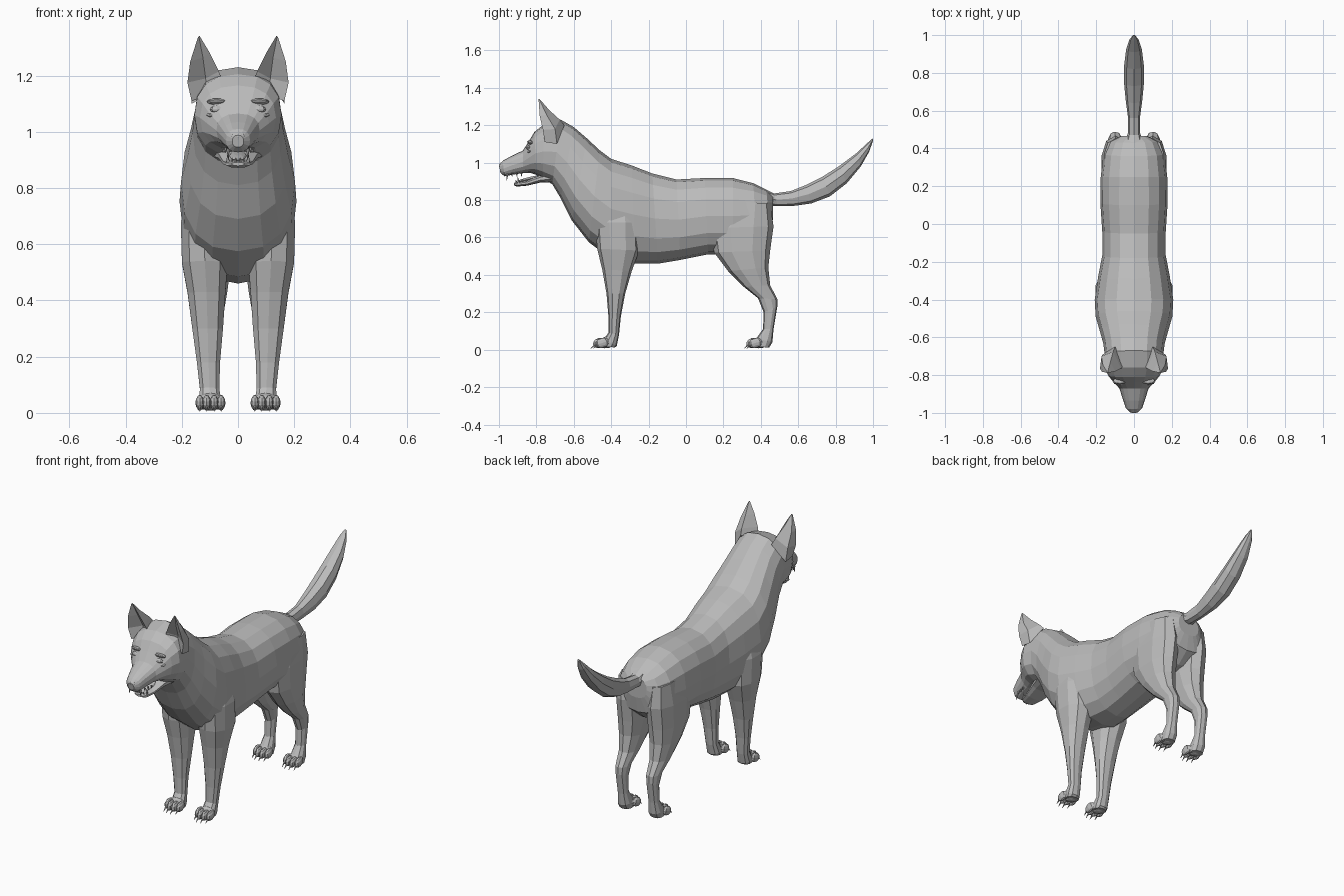
import bpy, bmesh, math
from mathutils import Vector, Matrix

fur = bpy.data.materials.new("grey_fur")
fur.diffuse_color = (0.5, 0.5, 0.5, 1)


def finish(name, bm, mirror=False):
    bmesh.ops.recalc_face_normals(bm, faces=bm.faces)
    me = bpy.data.meshes.new(name)
    bm.to_mesh(me)
    bm.free()
    me.materials.append(fur)
    ob = bpy.data.objects.new(name, me)
    bpy.context.collection.objects.link(ob)
    if mirror:
        ob.modifiers.new("mirror", 'MIRROR')
    return ob


def skin(bm, rings):
    """Bridge rings of equal length and cap both ends."""
    vs = [[bm.verts.new(p) for p in r] for r in rings]
    n = len(vs[0])
    for a, b in zip(vs, vs[1:]):
        for i in range(n):
            j = (i + 1) % n
            bm.faces.new((a[i], a[j], b[j], b[i]))
    bm.faces.new(vs[0])
    bm.faces.new(vs[-1])


def loft(name, sections, n=14, power=0.85, mirror=False):
    """Each section: end point a (y, z), end point b (y, z), half width, x centre."""
    rings = []
    for ay, az, by, bz, w, x in sections:
        ring = []
        for i in range(n):
            t = 2 * math.pi * i / n
            c, s = (math.copysign(abs(f) ** power, f) for f in (math.cos(t), math.sin(t)))
            k = (1 + c) / 2
            ring.append((x + w * s, by + (ay - by) * k, bz + (az - bz) * k))
        rings.append(ring)
    bm = bmesh.new()
    skin(bm, rings)
    return finish(name, bm, mirror)


def blobs(name, items, mirror=False, seg=8):
    """Low-poly ellipsoids: (centre, radii, pitch)."""
    bm = bmesh.new()
    for c, r, pitch in items:
        m = Matrix.Translation(c) @ Matrix.Rotation(pitch, 4, 'X') @ Matrix.Diagonal((*r, 1))
        bmesh.ops.create_uvsphere(bm, u_segments=seg, v_segments=6, radius=1, matrix=m)
    return finish(name, bm, mirror)


def spikes(name, items, mirror=False):
    """Small cones: (base, tip, radius)."""
    bm = bmesh.new()
    for a, b, r in items:
        a, d = Vector(a), Vector(b) - Vector(a)
        m = Matrix.Translation(a + d / 2) @ d.to_track_quat('Z', 'Y').to_matrix().to_4x4()
        bmesh.ops.create_cone(bm, cap_ends=True, segments=5, radius1=r, radius2=0.001,
                              depth=d.length, matrix=m)
    return finish(name, bm, mirror)


# Torso, neck, skull and muzzle in one continuous skin
loft("body_and_head", [
    (.465, .82, .465, .70, .07, 0), (.43, .855, .45, .61, .13, 0),
    (.36, .89, .38, .55, .162, 0), (.25, .918, .25, .51, .176, 0),
    (.10, .918, .12, .51, .178, 0), (-.05, .91, -.03, .48, .168, 0),
    (-.18, .942, -.15, .46, .168, 0), (-.29, .985, -.27, .46, .19, 0),
    (-.40, 1.02, -.40, .485, .208, 0), (-.46, 1.065, -.52, .575, .203, 0),
    (-.53, 1.13, -.61, .69, .18, 0), (-.60, 1.19, -.67, .81, .162, 0),
    (-.67, 1.23, -.715, .885, .155, 0), (-.76, 1.205, -.765, .915, .155, 0),
    (-.81, 1.165, -.80, .935, .135, 0), (-.84, 1.115, -.83, .945, .11, 0),
    (-.872, 1.065, -.87, .945, .077, 0), (-.935, 1.035, -.93, .935, .058, 0),
    (-.98, 1.01, -.97, .927, .043, 0), (-1.0, .988, -.992, .945, .02, 0)], n=16)

# Open lower jaw, tongue and nose
loft("lower_jaw", [
    (-.72, .95, -.72, .895, .09, 0), (-.78, .935, -.78, .893, .072, 0),
    (-.85, .905, -.85, .877, .056, 0), (-.90, .897, -.905, .872, .042, 0),
    (-.92, .892, -.92, .879, .022, 0)], n=10)
blobs("tongue", [((0, -.83, .915), (.032, .075, .01), .22)])
blobs("nose", [((0, -.978, .982), (.032, .022, .022), 0)])

# Teeth on both jaws
spikes("teeth",
       [((.035, -.955, .94), (.035, -.958, .905), .007), ((.036, -.895, .89), (.036, -.9, .925), .007)]
       + [((.045 + .004 * i, -.93 + .025 * i, .945), (.045 + .004 * i, -.93 + .025 * i, .925), .006)
          for i in range(3)]
       + [((.008 + .013 * i, -.907 + .003 * i, .89), (.008 + .013 * i, -.91, .908), .005)
          for i in range(2)], True)

# Eyes and brows
blobs("eye", [((.075, -.84, 1.08), (.025, .014, .013), 0)], True)
blobs("brow", [((.075, -.83, 1.107), (.036, .02, .011), -.3),
               ((.085, -.835, 1.06), (.028, .016, .008), .3)], True)

# Ears: five-sided rings with the front point pushed in to hollow the cup
bm = bmesh.new()
skin(bm, [
    [(.055, -.75, 1.18), (.11, -.72, 1.13), (.165, -.755, 1.11), (.165, -.69, 1.10), (.10, -.65, 1.20)],
    [(.068, -.765, 1.215), (.115, -.72, 1.19), (.18, -.765, 1.175), (.172, -.70, 1.18), (.11, -.675, 1.23)],
    [(.10, -.78, 1.28), (.125, -.755, 1.265), (.17, -.782, 1.25), (.165, -.745, 1.255), (.125, -.73, 1.28)],
    [(.136, -.788, 1.34), (.139, -.785, 1.338), (.143, -.788, 1.335), (.142, -.784, 1.337), (.139, -.783, 1.34)]])
finish("ear", bm, True)

# Legs, from the shoulder or thigh down to the ankle
loft("front_leg", [
    (-.46, .82, -.28, .82, .06, .11), (-.485, .68, -.25, .68, .085, .122),
    (-.475, .54, -.25, .53, .085, .118), (-.448, .43, -.29, .42, .07, .112),
    (-.425, .30, -.325, .30, .057, .108), (-.415, .18, -.348, .18, .043, .105),
    (-.415, .09, -.358, .08, .036, .101), (-.44, .055, -.37, .02, .041, .099),
    (-.45, .018, -.38, .012, .038, .098)], n=10, mirror=True)
loft("hind_leg", [
    (.20, .80, .45, .78, .06, .10), (.13, .65, .468, .66, .078, .097),
    (.15, .52, .45, .53, .075, .098), (.225, .42, .44, .44, .064, .10),
    (.31, .335, .45, .345, .048, .10), (.385, .275, .488, .27, .037, .10),
    (.415, .20, .488, .23, .032, .10), (.412, .11, .468, .11, .03, .10),
    (.375, .06, .462, .04, .039, .10), (.37, .015, .445, .012, .037, .10)], n=10, mirror=True)

# Paws with four toes and claws
for name, y0 in (("front", -.44), ("hind", .38)):
    toes, claws = [], []
    for i, dx in enumerate((-.038, -.0135, .0135, .038)):
        y = y0 - (.022 if i in (1, 2) else .008)
        x = .098 + dx
        toes.append(((x, y, .036), (.0155, .036, .027), .3))
        claws.append(((x, y - .022, .028), (x, y - .048, .006), .006))
    toes.append(((.098, y0 + .02, .04), (.043, .045, .032), .25))
    blobs(name + "_toes", toes, True)
    spikes(name + "_claws", claws, True)

# Curved bushy tail
loft("tail", [
    (.42, .86, .42, .77, .05, 0), (.47, .835, .49, .768, .033, 0), (.56, .848, .57, .768, .032, 0),
    (.64, .88, .67, .782, .044, 0), (.73, .925, .77, .82, .053, 0),
    (.82, .982, .86, .89, .052, 0), (.91, 1.05, .935, .98, .042, 0),
    (.97, 1.105, .98, 1.06, .025, 0), (.998, 1.13, 1.0, 1.118, .006, 0)], n=8)
